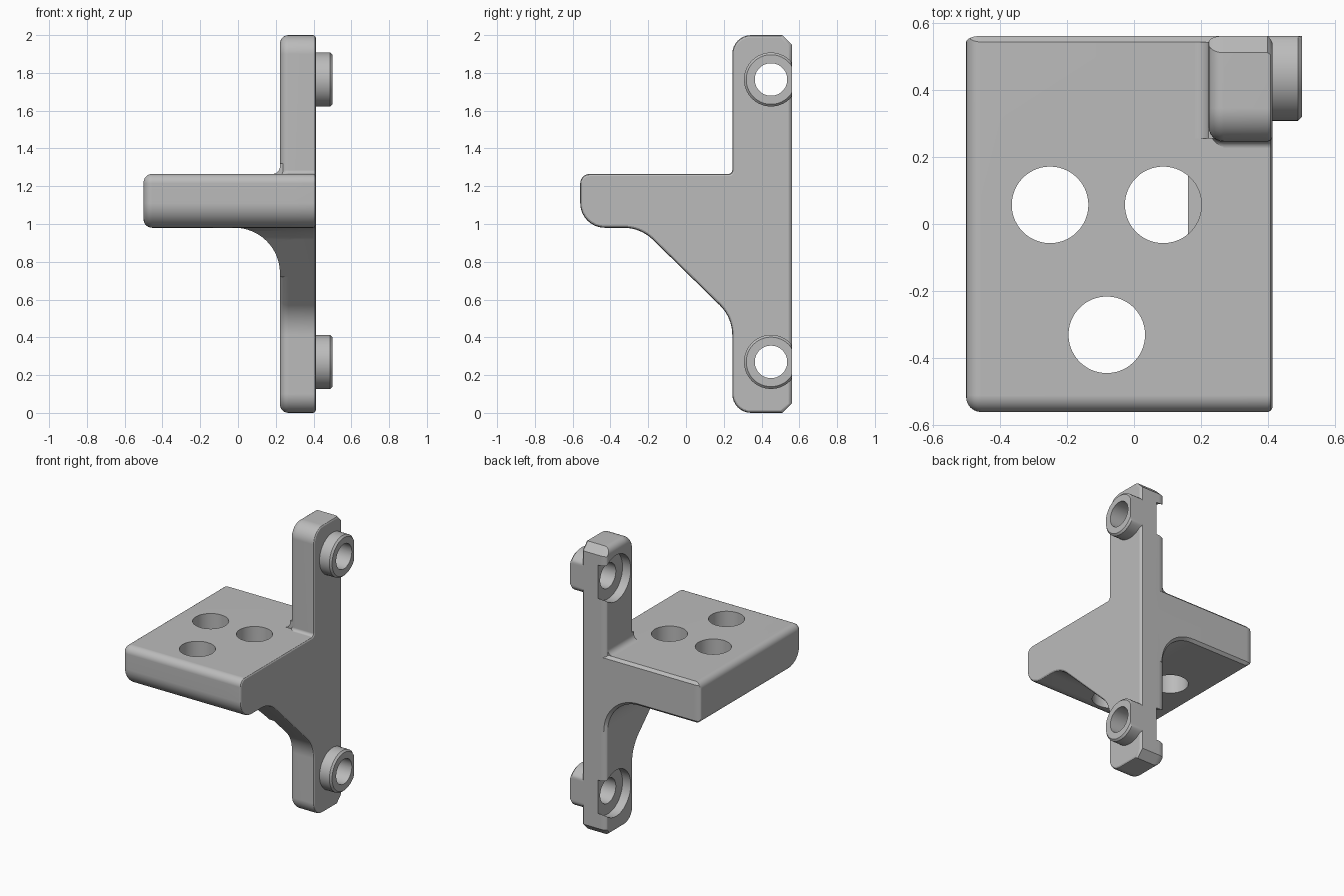
import bpy, bmesh, math
from mathutils import Vector

if "Cube" in bpy.data.objects:
    bpy.data.objects.remove(bpy.data.objects["Cube"])

BACK = 0.56


def outline(corners, d=0.0, back=1.0):
    """Counter-clockwise corners (u, v, radius, segments), inset by d and filleted."""
    n = len(corners)
    P = [Vector(c[:2]) for c in corners]
    D = [(P[(i + 1) % n] - P[i]).normalized() for i in range(n)]
    N = [Vector((-e.y, e.x)) for e in D]
    W = [d * (back if min(P[i].x, P[(i + 1) % n].x) > BACK - 1e-4 else 1.0) for i in range(n)]
    pts = []
    for i, c in enumerate(corners):
        a, b = D[i - 1], D[i]
        cr = a.x * b.y - a.y * b.x
        # intersection of the two inset edge lines
        p0, p1 = P[i] + N[i - 1] * W[i - 1], P[i] + N[i] * W[i]
        q = p1 - p0
        p = p0 + a * ((q.x * b.y - q.y * b.x) / cr)
        r = c[2] if len(c) > 2 else 0
        if not r:
            pts.append(p)
            continue
        s = 1 if cr > 0 else -1
        r = max(r - d, 0.004) if s > 0 else r + d
        turn = math.acos(max(-1, min(1, a.dot(b))))
        seg = c[3] if len(c) > 3 else 8
        centre = p - a * (r * math.tan(turn / 2)) + N[i - 1] * (s * r)
        for k in range(seg + 1):
            t = s * turn * k / seg
            v = N[i - 1] * (-s * r)
            pts.append(centre + Vector((v.x * math.cos(t) - v.y * math.sin(t),
                                        v.x * math.sin(t) + v.y * math.cos(t))))
    return pts


def loft(name, rings):
    """Closed solid through rings of 3D points."""
    bm = bmesh.new()
    R = [[bm.verts.new(p) for p in ring] for ring in rings]
    m = len(R[0])
    for a, b in zip(R, R[1:]):
        for i in range(m):
            j = (i + 1) % m
            bm.faces.new((a[i], a[j], b[j], b[i]))
    bm.faces.new(R[0][::-1])
    bm.faces.new(R[-1])
    bmesh.ops.recalc_face_normals(bm, faces=bm.faces)
    me = bpy.data.meshes.new(name)
    bm.to_mesh(me)
    bm.free()
    ob = bpy.data.objects.new(name, me)
    bpy.context.collection.objects.link(ob)
    return ob


def along_x(pts, x):
    return [(x, p.x, p.y) for p in pts]


def along_y(pts, y):
    return [(p.x, y, p.y) for p in pts]


def rounded_left(corners, x0, r, back):
    """Rings that round the left rim of an x extrusion."""
    rings = []
    for k in range(7):
        a = math.pi / 2 * k / 6
        rings.append(along_x(outline(corners, r * (1 - math.sin(a)), back), x0 + r * (1 - math.cos(a))))
    return rings


def cylinder(name, axis, a, b, c, r, lo, hi, chamfer=0.0, clip=9.0):
    def ring(rad, h):
        out = []
        for k in range(64):
            t = 2 * math.pi * (k + 0.5) / 64
            u, v = min(a + rad * math.cos(t), clip), b + rad * math.sin(t)
            out.append((h, u, v) if axis == 'x' else (u, v, h))
        return out
    rings = [ring(r, lo), ring(r, hi - chamfer)]
    if chamfer:
        rings.append(ring(r - chamfer, hi))
    return loft(name, rings)


def combine(base, other, op):
    mod = base.modifiers.new("join", 'BOOLEAN')
    mod.operation, mod.solver, mod.object = op, 'EXACT', other
    dg = bpy.context.evaluated_depsgraph_get()
    me = bpy.data.meshes.new_from_object(base.evaluated_get(dg))
    base.modifiers.clear()
    base.data = me
    bpy.data.objects.remove(other)


# Side plate: upright bar, arm end and gusset in one profile (y, z)
side = [(.245, 0, .1), (BACK, 0, .05, 1), (BACK, 2, .05, 1), (.245, 2, .1),
        (.245, 1.265, .02), (-.56, 1.265, .05), (-.56, .98, .13),
        (-.24, .98, .22), (.245, .505, .22)]
rings = rounded_left(side, .222, .045, .4)
rings += [along_x(outline(side), .398), along_x(outline(side, .004, 2.5), .407),
          along_x(outline(side, .012, 1.7), .412)]
bracket = loft("bracket", rings)

# Shelf
shelf_shape = [(-.56, .98, .13), (BACK, .98, .018, 1), (BACK, 1.265, .018, 1), (-.56, 1.265, .05)]
shelf = loft("shelf", rounded_left(shelf_shape, -.5, .045, .4) + [along_x(outline(shelf_shape), .3)])
combine(bracket, shelf, 'UNION')

# Large curved web under the shelf, trimmed to the gusset outline
web_shape = [(-.04, .98), (.222, .98, .24, 16), (.222, .72), (.3, .72), (.3, 1.1), (-.04, 1.1)]
web = loft("web", [along_y(outline(web_shape), -.5), along_y(outline(web_shape), .542),
                   along_y(outline(web_shape, .018), BACK)])
trim = loft("trim", [along_x(outline(side), -.3), along_x(outline(side), .35)])
combine(web, trim, 'INTERSECT')
combine(bracket, web, 'UNION')

# Small fillet where the upright meets the shelf top
fil = [(.17, 1.2), (.3, 1.2), (.3, 1.32), (.222, 1.32), (.222, 1.265, .04), (.17, 1.265)]
fillet = loft("fillet", [along_y(outline(fil), .255), along_y(outline(fil), .542)])
combine(bracket, fillet, 'UNION')

# Bosses with bolt holes and shallow recesses on the inner side
for z in (.27, 1.765):
    combine(bracket, cylinder("boss", 'x', .45, z, 0, .143, .36, .5, .012, BACK), 'UNION')
    combine(bracket, cylinder("bolt_hole", 'x', .45, z, 0, .086, 0, .6), 'DIFFERENCE')
    combine(bracket, cylinder("recess", 'x', .45, z, 0, .16, .1, .285), 'DIFFERENCE')

# Shelf holes
for x, y in ((-.25, .057), (.087, .057), (-.081, -.33)):
    combine(bracket, cylinder("shelf_hole", 'z', x, y, 0, .114, .9, 1.4), 'DIFFERENCE')

# Finish
mat = bpy.data.materials.new("plain grey")
mat.diffuse_color = (.5, .5, .5, 1)
mat.use_nodes = True
mat.node_tree.nodes["Principled BSDF"].inputs["Base Color"].default_value = mat.diffuse_color
bracket.data.materials.clear()
bracket.data.materials.append(mat)
for f in bracket.data.polygons:
    f.material_index = 0
bpy.context.view_layer.objects.active = bracket
bracket.select_set(True)
bpy.ops.object.shade_smooth_by_angle(angle=math.radians(30))
wn = bracket.modifiers.new("even shading", 'WEIGHTED_NORMAL')
wn.keep_sharp = True
